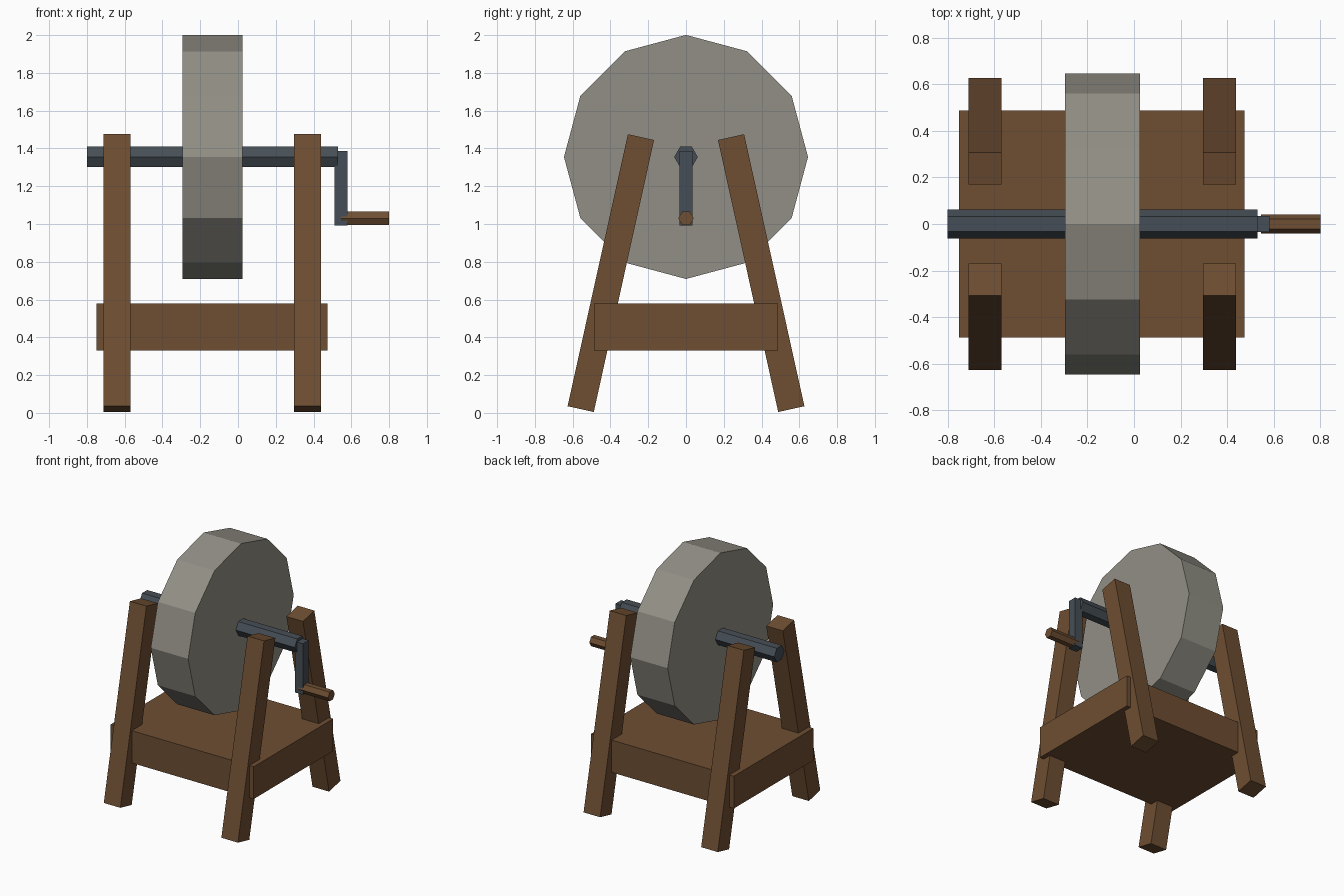
import bpy
import math

if "Cube" in bpy.data.objects:
    bpy.data.objects.remove(bpy.data.objects["Cube"], do_unlink=True)


def material(name, rgb):
    mat = bpy.data.materials.new(name)
    mat.use_nodes = True
    color = (*rgb, 1.0)
    mat.diffuse_color = color
    bsdf = mat.node_tree.nodes["Principled BSDF"]
    bsdf.inputs["Base Color"].default_value = color
    bsdf.inputs["Roughness"].default_value = 0.9
    return mat


wood = material("brown wood", (0.156, 0.076, 0.032))
stone = material("grey stone", (0.285, 0.275, 0.235))
iron = material("dark iron", (0.061, 0.076, 0.092))


def finish(name, mat):
    obj = bpy.context.object
    obj.name = obj.data.name = name
    obj.data.materials.append(mat)
    return obj


def box(name, center, size, mat, tilt=0.0):
    bpy.ops.mesh.primitive_cube_add(size=1, location=center, rotation=(tilt, 0, 0))
    bpy.context.object.scale = size
    return finish(name, mat)


def rod(name, x0, x1, z, radius, sides, mat, roll=0.0):
    """Faceted cylinder lying along x."""
    bpy.ops.mesh.primitive_cylinder_add(
        vertices=sides, radius=radius, depth=x1 - x0,
        location=((x0 + x1) / 2, 0, z), rotation=(roll, math.pi / 2, 0))
    return finish(name, mat)


AXLE_Z = 1.355

# Grinding wheel on its axle
rod("grinding_wheel", -0.295, 0.025, AXLE_Z, 0.646, 12, stone)
rod("axle", -0.80, 0.53, AXLE_Z, 0.0625, 6, iron)

# Crank and handle
box("crank_arm", (0.546, 0, 1.19), (0.07, 0.07, 0.395), iron)
rod("crank_handle", 0.545, 0.80, 1.03, 0.041, 6, wood)

# Solid bench between the legs
box("bench", (-0.1375, 0, 0.454), (1.225, 0.972, 0.25), wood)

# Four legs leaning inwards
LEAN = math.radians(12.5)
for side, x in (("right", -0.64), ("left", 0.3675)):
    for end, sign in (("front", -1), ("back", 1)):
        box(f"{end}_{side}_leg", (x, sign * 0.398, 0.74),
            (0.142, 0.142, 1.475), wood, sign * LEAN)
